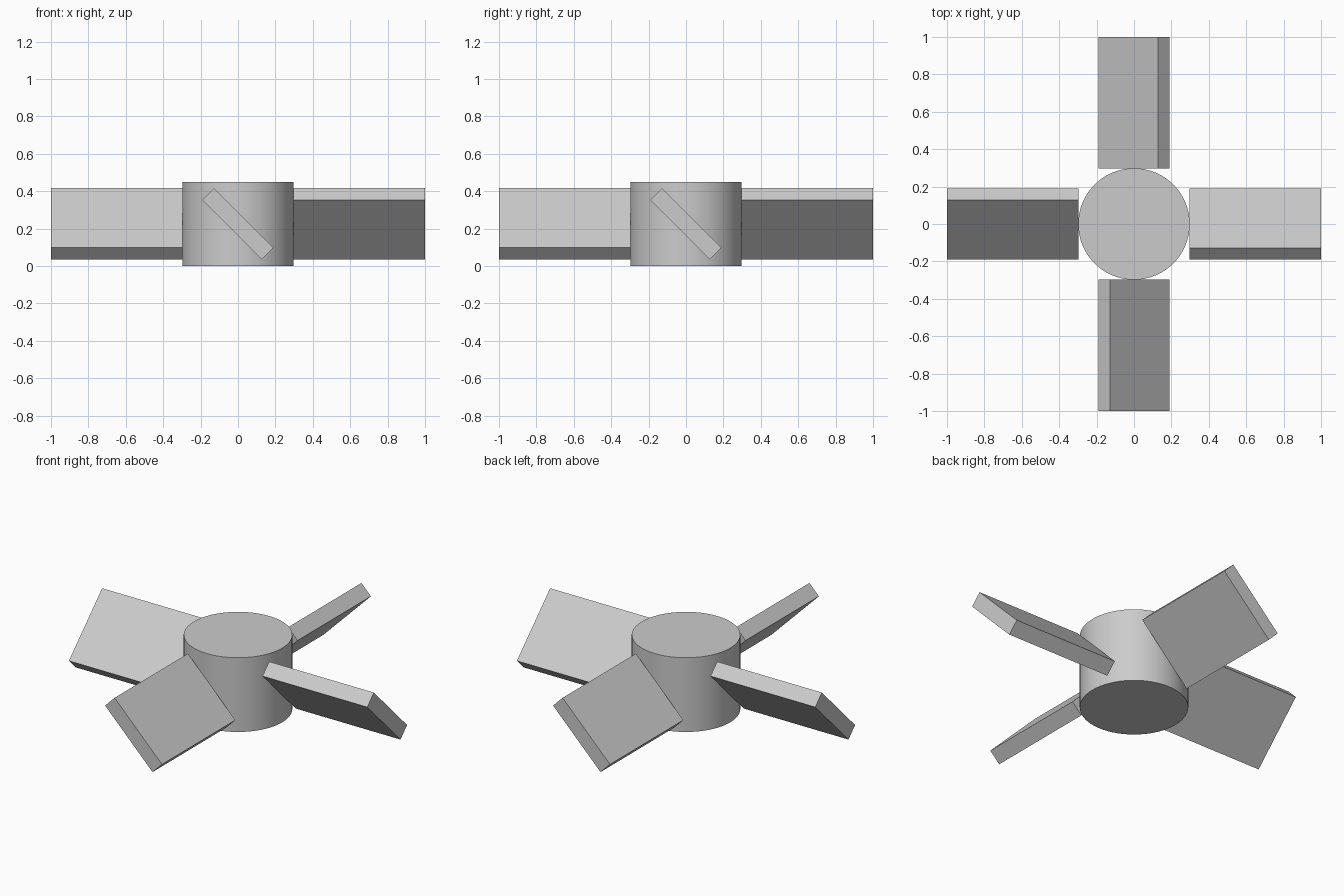
import bpy
from math import pi, radians
from mathutils import Matrix

default = bpy.data.objects.get("Cube")
if default:
    bpy.data.objects.remove(default, do_unlink=True)

GREY = (0.6, 0.6, 0.6, 1)
metal = bpy.data.materials.new("plain_grey")
metal.use_nodes = True
metal.diffuse_color = GREY
metal.node_tree.nodes["Principled BSDF"].inputs["Base Color"].default_value = GREY

MID = 0.225       # height of the blade axis
HUB_R = 0.298
LENGTH = 1 - HUB_R

# Hub: a smooth-sided drum
bpy.ops.mesh.primitive_cylinder_add(vertices=64, radius=HUB_R, depth=2 * MID,
                                    location=(0, 0, MID))
hub = bpy.context.object
hub.name = "hub"
hub.data.materials.append(metal)
bpy.ops.object.shade_smooth_by_angle(angle=radians(30))

# Blades: flat boards pitched at 45 degrees, spaced around the hub
for i, side in enumerate(("left", "back", "right", "front")):
    bpy.ops.mesh.primitive_cube_add(size=1)
    blade = bpy.context.object
    blade.name = side + "_blade"
    blade.data.transform(
        Matrix.Translation((0, 0, MID))
        @ Matrix.Rotation(i * pi / 2, 4, "Z")
        @ Matrix.Translation((HUB_R + LENGTH / 2, 0, 0))
        @ Matrix.Rotation(-pi / 4, 4, "X")
        @ Matrix.Diagonal((LENGTH, 0.45, 0.09, 1)))
    blade.data.materials.append(metal)
